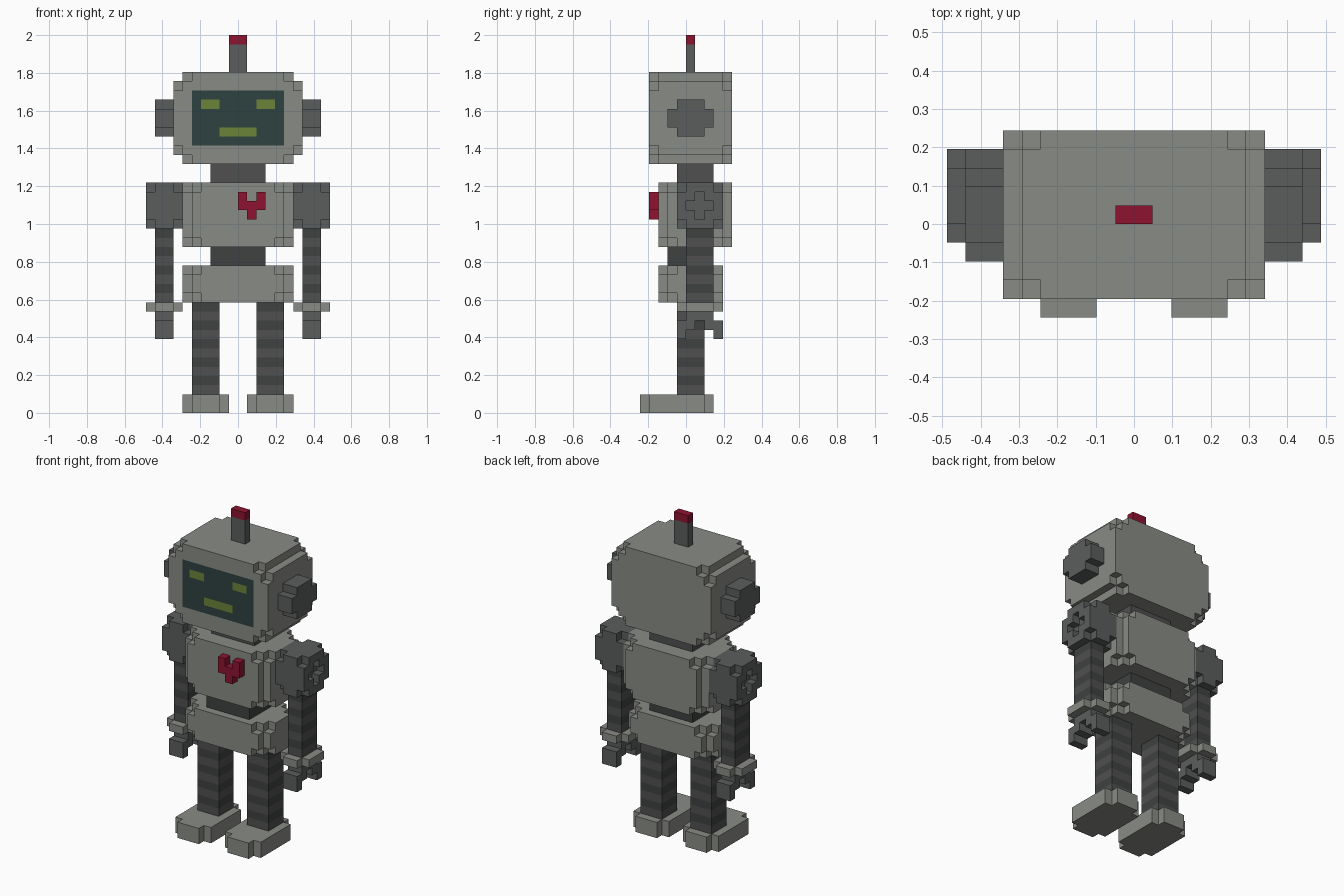
import bpy, bmesh, math
from mathutils import Vector

if "Cube" in bpy.data.objects:
    bpy.data.objects.remove(bpy.data.objects["Cube"])

U = 2 / 41  # one block: the robot is 41 blocks tall

PALETTE = {
    "shell": (0.25, 0.26, 0.235, 1), "joint": (0.105, 0.11, 0.11, 1),
    "band_light": (0.077, 0.08, 0.077, 1), "band_dark": (0.05, 0.053, 0.053, 1),
    "screen": (0.027, 0.055, 0.051, 1), "lamp": (0.15, 0.23, 0.04, 1),
    "red": (0.27, 0.007, 0.03, 1),
}
MATS = {}
for name, col in PALETTE.items():
    MATS[name] = bpy.data.materials.new(name)
    MATS[name].diffuse_color = col
ORDER = list(PALETTE)
parts = {}  # part name -> {cell: colour}


def fill(part, x, y, z, colour):
    """Fill a block range (half open) with a colour."""
    cells = parts.setdefault(part, {})
    for i in range(*x):
        for j in range(*y):
            for k in range(*z):
                cells[i, j, k] = colour


def carve(part, cells):
    for c in cells:
        parts[part].pop(c, None)


def mirror(part, new):
    """Copy a part to the other side of x = 0."""
    parts[new] = {(-1 - i, j, k): c for (i, j, k), c in parts[part].items()}


def grow(r, n):
    return (r[0] + n, r[1] - n)


def rounded_slab(part, x, y, z, colour):
    """Box with stepped vertical edges, stepped more in the end layers."""
    fill(part, grow(x, 1), y, grow(z, 1), colour)
    fill(part, x, grow(y, 1), grow(z, 1), colour)
    for n in range(3):
        fill(part, grow(x, 2 - n), grow(y, n), z, colour)


# Head: edges running front to back are stepped
for w, y, z in ((5, (-4, 5), (27, 37)), (6, (-4, 5), (28, 36)), (7, (-4, 5), (29, 35)),
                (6, (-3, 4), (27, 37)), (7, (-3, 4), (28, 36))):
    fill("head", (-w, w), y, z, "shell")
# Face: screen, eyes and mouth, flush with the head
fill("head", (-5, 5), (-4, -3), (29, 35), "screen")
fill("head", (-4, -2), (-4, -3), (33, 34), "lamp")
fill("head", (2, 4), (-4, -3), (33, 34), "lamp")
fill("head", (-2, 2), (-4, -3), (30, 31), "lamp")

# Antenna with red tip
fill("antenna", (-1, 1), (0, 1), (37, 40), "joint")
fill("antenna", (-1, 1), (0, 1), (40, 41), "red")

# Ears
fill("right_ear", (7, 9), (-2, 3), (31, 33), "joint")
fill("right_ear", (7, 9), (-1, 2), (30, 34), "joint")
mirror("right_ear", "left_ear")

# Neck, torso, waist, pelvis
fill("neck", (-3, 3), (-1, 3), (25, 27), "band_light")
rounded_slab("torso", (-6, 6), (-3, 5), (18, 25), "shell")
fill("waist", (-3, 3), (-2, 3), (16, 18), "band_dark")
rounded_slab("pelvis", (-6, 6), (-3, 4), (12, 16), "shell")

# Chest heart
fill("heart", (0, 3), (-4, -3), (22, 24), "red")
fill("heart", (1, 2), (-4, -3), (21, 22), "red")
carve("heart", [(1, -4, 23)])

# Shoulder: corners clipped, plus-shaped recess outside
fill("right_shoulder", (6, 10), (-1, 4), (20, 25), "joint")
carve("right_shoulder", [(i, j, k) for i in (6, 9) for j in (-1, 3) for k in (20, 24)])
carve("right_shoulder", [(9, 1, 22), (9, 0, 22), (9, 2, 22), (9, 1, 21), (9, 1, 23)])
mirror("right_shoulder", "left_shoulder")

# Striped arms and legs
for k in range(12, 20):
    fill("right_arm", (7, 9), (0, 3), (k, k + 1), "band_dark" if k % 2 else "band_light")
mirror("right_arm", "left_arm")
for k in range(2, 12):
    fill("right_leg", (2, 5), (-1, 2), (k, k + 1), "band_dark" if k % 2 else "band_light")
mirror("right_leg", "left_leg")

# Cuff
fill("right_cuff", (6, 10), (0, 3), (11, 12), "shell")
fill("right_cuff", (7, 9), (-1, 4), (11, 12), "shell")
mirror("right_cuff", "left_cuff")

# Claw hand
fill("right_hand", (7, 9), (0, 3), (10, 11), "joint")
for inner, outer in (((-1, 1), (-1, 0)), ((2, 4), (3, 4))):
    fill("right_hand", (7, 9), inner, (9, 10), "joint")
    fill("right_hand", (7, 9), outer, (8, 9), "joint")
mirror("right_hand", "left_hand")

# Foot
fill("right_foot", (1, 6), (-4, 2), (0, 2), "shell")
fill("right_foot", (2, 5), (-5, 3), (0, 2), "shell")
mirror("right_foot", "left_foot")

# Skin every part with its exposed faces and merge the flat ones
solid = set().union(*parts.values())
for name, cells in parts.items():
    bm = bmesh.new()
    verts = {}

    def vert(p):
        if p not in verts:
            verts[p] = bm.verts.new(Vector(p) * U)
        return verts[p]

    for cell, colour in cells.items():
        for axis in range(3):
            a, b = (axis + 1) % 3, (axis + 2) % 3
            for side in (0, 1):
                nxt = list(cell)
                nxt[axis] += 1 if side else -1
                if tuple(nxt) in solid:
                    continue
                quad = []
                for da, db in ((0, 0), (1, 0), (1, 1), (0, 1)):
                    p = list(cell)
                    p[axis] += side
                    p[a] += da
                    p[b] += db
                    quad.append(vert(tuple(p)))
                f = bm.faces.new(quad if side else quad[::-1])
                f.material_index = ORDER.index(colour)
    bmesh.ops.dissolve_limit(bm, angle_limit=math.radians(1), verts=bm.verts[:],
                             edges=bm.edges[:], delimit={'MATERIAL'})
    mesh = bpy.data.meshes.new(name)
    for m in ORDER:
        mesh.materials.append(MATS[m])
    bm.to_mesh(mesh)
    bm.free()
    bpy.context.collection.objects.link(bpy.data.objects.new(name, mesh))

for m in bpy.data.materials:
    if m.users and not m.is_grease_pencil:
        m.use_nodes = True
        m.node_tree.nodes["Principled BSDF"].inputs["Base Color"].default_value = m.diffuse_color
